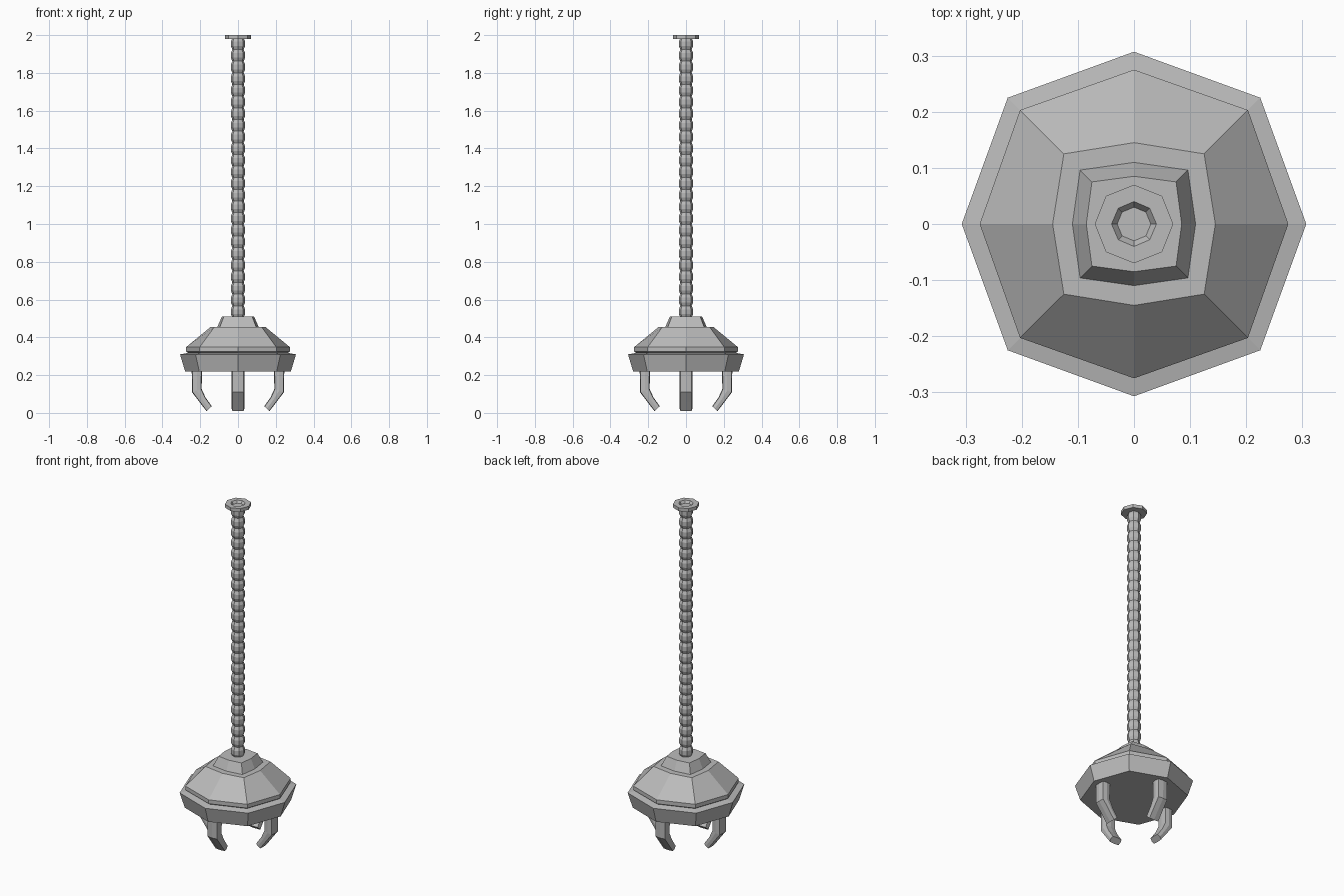
import bpy, bmesh, math
from mathutils import Vector

cube = bpy.data.objects.get("Cube")
if cube:
    bpy.data.objects.remove(cube, do_unlink=True)

metal = bpy.data.materials.new("grey_metal")
metal.use_nodes = True
GREY = (0.5, 0.5, 0.5, 1)
metal.diffuse_color = GREY
metal.node_tree.nodes["Principled BSDF"].inputs["Base Color"].default_value = GREY


def ring(axis, diag):
    """Eight points: 'axis' is the reach along x and y, 'diag' the corner offset."""
    return [(axis, 0), (diag, diag), (0, axis), (-diag, diag),
            (-axis, 0), (-diag, -diag), (0, -axis), (diag, -diag)]


def skin(name, loops):
    """Join successive eight-point loops with flat faces and cap both ends."""
    bm = bmesh.new()
    rows = [[bm.verts.new(p) for p in loop] for loop in loops]
    for a, b in zip(rows, rows[1:]):
        for i in range(8):
            j = (i + 1) % 8
            bm.faces.new((a[i], a[j], b[j], b[i]))
    bm.faces.new(rows[0][::-1])
    bm.faces.new(rows[-1])
    bmesh.ops.recalc_face_normals(bm, faces=bm.faces[:])
    mesh = bpy.data.meshes.new(name)
    bm.to_mesh(mesh)
    bm.free()
    mesh.materials.append(metal)
    obj = bpy.data.objects.new(name, mesh)
    bpy.context.collection.objects.link(obj)
    return obj


def lathe(name, profile):
    """Stack rings given as (axis reach, corner offset, z)."""
    return skin(name, [[(x, y, z) for x, y in ring(a, d)] for a, d, z in profile])


# Housing: rim, sloped dome and collar
lathe("rim", [(0.28, 0.205, 0.22), (0.307, 0.225, 0.31), (0.262, 0.192, 0.318)])
lathe("dome", [(0.255, 0.188, 0.312), (0.275, 0.203, 0.325),
               (0.275, 0.203, 0.348), (0.145, 0.125, 0.455)])
lathe("collar", [(0.112, 0.098, 0.45), (0.085, 0.075, 0.51)])

# Corrugated cable
RIBS, Z0, Z1 = 24, 0.505, 1.985
step = (Z1 - Z0) / RIBS
cable = []
for i in range(RIBS):
    z = Z0 + i * step
    cable += [(0.030, 0.0212, z), (0.038, 0.0269, z + step * 0.3),
              (0.038, 0.0269, z + step * 0.7)]
cable.append((0.030, 0.0212, Z1))
lathe("cable", cable)

# Ceiling flange with a shallow dished socket
lathe("ceiling_flange", [(0.07, 0.05, 1.98), (0.07, 0.05, 2.0),
                         (0.04, 0.028, 2.0), (0.03, 0.0212, 1.986)])

# Four hooked claws: path points are (centre radius, z, tilt, half thickness)
PATH = [(0.218, 0.222, 0, 0.027), (0.218, 0.118, 18, 0.027),
        (0.188, 0.070, 40, 0.020), (0.153, 0.022, 42, 0.019)]
names = ["left_claw", "back_claw", "right_claw", "front_claw"]
for k, name in enumerate(names):
    turn = k * math.pi / 2
    radial = Vector((math.cos(turn), math.sin(turn), 0))
    side = Vector((-math.sin(turn), math.cos(turn), 0))
    loops = []
    for r, z, tilt, half in PATH:
        t = math.radians(tilt)
        out = radial * math.cos(t) - Vector((0, 0, math.sin(t)))
        centre = radial * r + Vector((0, 0, z))
        loops.append([centre + out * (u * half) + side * (v * 0.034)
                      for u, v in ring(1, 0.88)])
    skin(name, loops)
